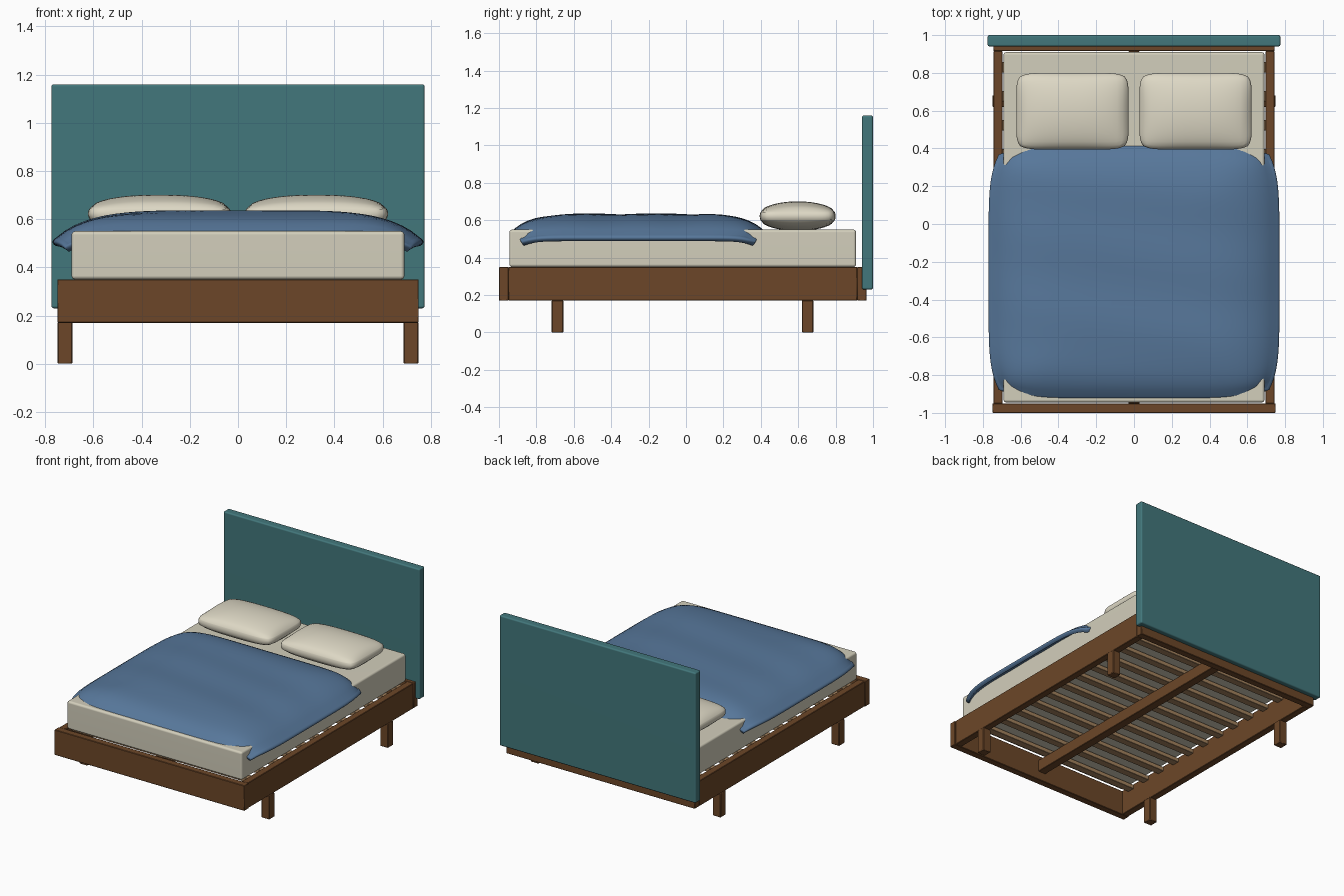
import bpy, bmesh, math
from mathutils import Vector

cube = bpy.data.objects.get("Cube")
if cube:
    bpy.data.objects.remove(cube, do_unlink=True)


def material(name, rgb):
    m = bpy.data.materials.new(name)
    m.use_nodes = True
    m.diffuse_color = (*rgb, 1)
    m.node_tree.nodes["Principled BSDF"].inputs["Base Color"].default_value = (*rgb, 1)
    return m


WOOD = material("walnut_brown", (0.15, 0.062, 0.021))
TAN = material("pale_slat_wood", (0.36, 0.22, 0.11))
TEAL = material("teal_fabric", (0.055, 0.185, 0.20))
CREAM = material("cream_mattress", (0.65, 0.62, 0.50))
IVORY = material("ivory_pillow", (0.73, 0.69, 0.56))
BLUE = material("blue_cover", (0.095, 0.185, 0.325))


def finish(name, bm, mat, smooth_angle):
    mesh = bpy.data.meshes.new(name)
    bm.normal_update()
    bm.to_mesh(mesh)
    bm.free()
    mesh.materials.append(mat)
    ob = bpy.data.objects.new(name, mesh)
    bpy.context.collection.objects.link(ob)
    bpy.ops.object.select_all(action='DESELECT')
    ob.select_set(True)
    bpy.context.view_layer.objects.active = ob
    bpy.ops.object.shade_smooth_by_angle(angle=math.radians(smooth_angle))
    return ob


def box(name, x, y, z, mat, bevel=0.003, segments=1):
    """Box from (min, max) ranges with softened edges and flat-looking faces."""
    bm = bmesh.new()
    bmesh.ops.create_cube(bm, size=1)
    for v in bm.verts:
        v.co = Vector(r[0] + (c + 0.5) * (r[1] - r[0]) for c, r in zip(v.co, (x, y, z)))
    bmesh.ops.bevel(bm, geom=bm.edges[:], offset=bevel, segments=segments,
                    profile=0.5, affect='EDGES')
    ob = finish(name, bm, mat, 40)
    ob.modifiers.new("flat_faces", 'WEIGHTED_NORMAL').keep_sharp = True
    return ob


def soft_form(name, mat, cuts, shape):
    """Subdivided cube whose unit coordinates are mapped by a shape function."""
    bm = bmesh.new()
    bmesh.ops.create_cube(bm, size=2)
    bmesh.ops.subdivide_edges(bm, edges=bm.edges[:], cuts=cuts, use_grid_fill=True)
    for v in bm.verts:
        v.co = Vector(shape(*v.co))
    return finish(name, bm, mat, 80)


# Bed frame
box("front_rail", (-0.75, 0.75), (-1, -0.95), (0.17, 0.35), WOOD)
box("back_rail", (-0.745, 0.745), (0.915, 0.965), (0.17, 0.35), WOOD)
for side, s in (("left", 1), ("right", -1)):
    box(side + "_rail", sorted((s * 0.695, s * 0.745)), (-0.95, 0.915), (0.17, 0.35), WOOD)
    for end, y in (("front", -0.687), ("back", 0.65)):
        box(f"{end}_{side}_leg", sorted((s * 0.687, s * 0.75)), (y - 0.031, y + 0.031),
            (0, 0.172), WOOD, 0.004)

# Mattress support
box("centre_beam", (-0.03, 0.03), (-0.95, 0.915), (0.23, 0.315), WOOD)
SLATS = 12
for i in range(SLATS):
    y = -0.86 + i * 1.69 / (SLATS - 1)
    box(f"slat_{i + 1}", (-0.7, 0.7), (y - 0.027, y + 0.027), (0.315, 0.345), TAN, 0.002)

# Headboard and mattress
box("headboard", (-0.775, 0.775), (0.94, 1), (0.23, 1.16), TEAL, 0.01, 3)
box("mattress", (-0.691, 0.691), (-0.945, 0.91), (0.35, 0.55), CREAM, 0.015, 3)


# Pillows, domed in the middle with thin rounded rims
def pillow_shape(cx):
    def shape(u, v, w):
        puff = max(0, (1 - abs(u) ** 2.5) * (1 - v * v)) ** 0.6
        rim = 1 - 0.02 * w * w * max(abs(u), abs(v)) ** 8
        x = 0.297 * u * (1 - 0.07 * v ** 8) * rim
        y = 0.203 * v * (1 - 0.09 * u ** 8) * rim
        return cx + x, 0.597 + y, 0.622 + w * (0.021 + 0.058 * puff)
    return shape


for side, s in (("left", 1), ("right", -1)):
    soft_form(side + "_pillow", IVORY, 19, pillow_shape(s * 0.326))


# Cover draped over the mattress, drooping past both sides
def cover_shape(u, v, w):
    edge = max(abs(u), abs(v))
    rim = 1 - 0.02 * w * w * edge ** 10
    x = 0.77 * u * (1 - 0.07 * v ** 6) * rim
    y = -0.255 + 0.67 * v * (1 - 0.07 * u ** 6) * rim
    drop = math.hypot(0.11 * abs(u) ** 5, 0.075 * v ** 6)
    ripple = 0.003 * math.sin(11 * v + 2 * u) * (1 - edge ** 4)
    return x, y, 0.634 - drop + ripple - 0.018 * (1 - w)


soft_form("bed_cover", BLUE, 35, cover_shape)
